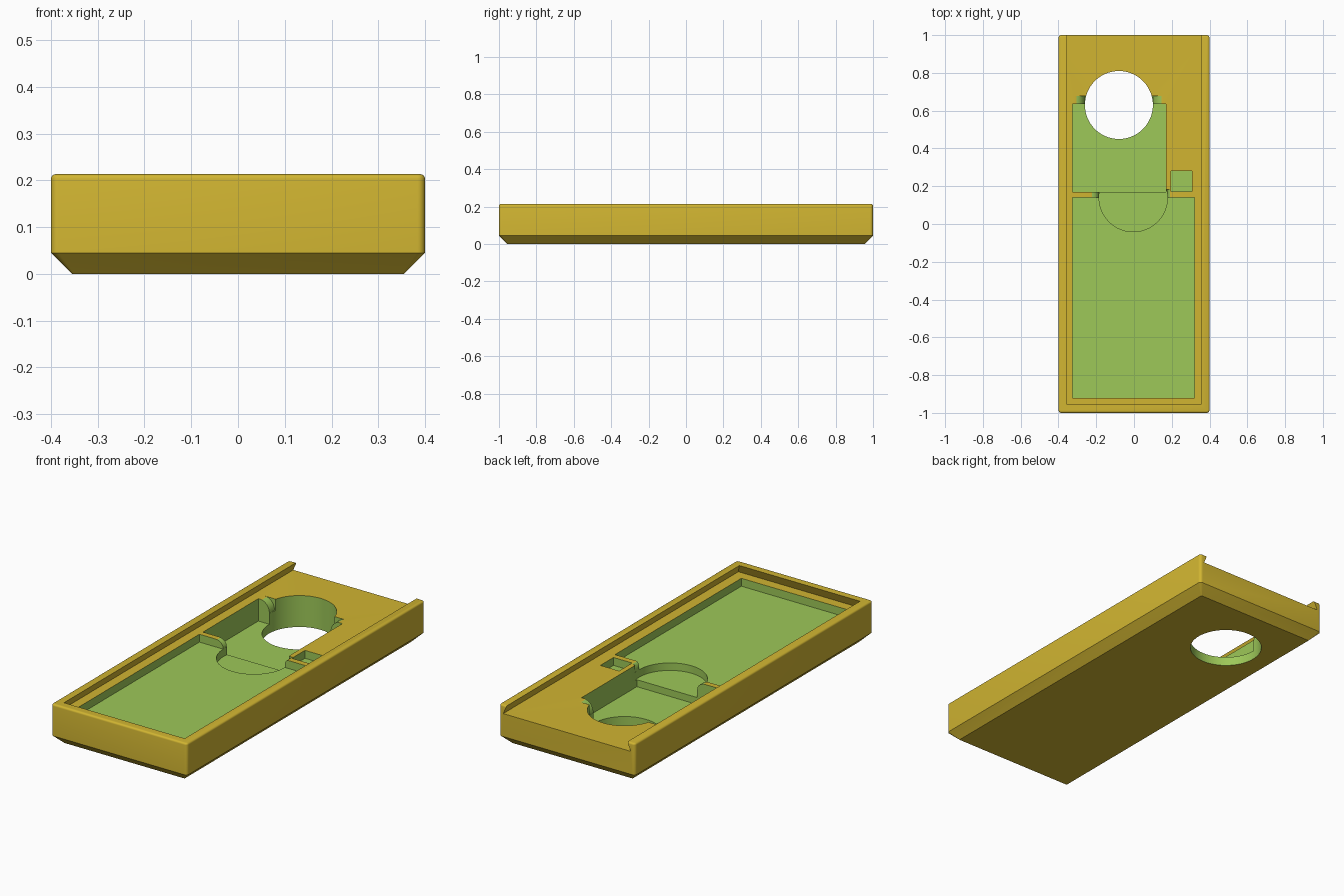
import bpy, bmesh, math

if "Cube" in bpy.data.objects:
    bpy.data.objects.remove(bpy.data.objects["Cube"])

LEDGE = 0.167          # height of the lid track floor
TOP = 0.213


def material(name, rgb):
    m = bpy.data.materials.new(name)
    m.diffuse_color = (*rgb, 1)
    m.use_nodes = True
    m.node_tree.nodes["Principled BSDF"].inputs["Base Color"].default_value = m.diffuse_color
    return m


gold = material("gold", (0.638, 0.462, 0.031))
green = material("green", (0.337, 0.578, 0.098))


def loft(name, rings):
    """Closed solid through rings of equal point count."""
    bm = bmesh.new()
    loops = [[bm.verts.new(p) for p in r] for r in rings]
    n = len(loops[0])
    for a, b in zip(loops, loops[1:]):
        for i in range(n):
            j = (i + 1) % n
            bm.faces.new((a[i], a[j], b[j], b[i]))
    bm.faces.new(loops[0][::-1])
    bm.faces.new(loops[-1])
    bmesh.ops.recalc_face_normals(bm, faces=bm.faces)
    me = bpy.data.meshes.new(name)
    bm.to_mesh(me)
    bm.free()
    ob = bpy.data.objects.new(name, me)
    bpy.context.collection.objects.link(ob)
    return ob


def rect(x0, x1, y0, y1, z):
    return [(x0, y0, z), (x1, y0, z), (x1, y1, z), (x0, y1, z)]


def rounded(hx, hy, r, z, seg=5):
    pts = []
    for k, (sx, sy) in enumerate(((1, 1), (-1, 1), (-1, -1), (1, -1))):
        for i in range(seg + 1):
            a = math.pi / 2 * (k + i / seg)
            pts.append((sx * (hx - r) + r * math.cos(a),
                        sy * (hy - r) + r * math.sin(a), z))
    return pts


def box(name, x0, x1, y0, y1, z0, z1=0.19):
    return loft(name, [rect(x0, x1, y0, y1, z0), rect(x0, x1, y0, y1, z1)])


def disc(name, cx, cy, r, z0, z1=0.19, n=64):
    ring = lambda z: [(cx + r * math.cos(math.tau * i / n),
                       cy + r * math.sin(math.tau * i / n), z) for i in range(n)]
    return loft(name, [ring(z0), ring(z1)])


def flare(name, x0, x1, left, right, h, y0, y1, seg=8):
    """Notch whose two sides round over outwards at the top."""
    prof = []
    for i in range(seg + 1):
        a = math.pi / 2 * i / seg
        prof.append((x1 + right * (1 - math.cos(a)), LEDGE - h + h * math.sin(a)))
    prof += [(x1 + right, 0.19), (x0 - left, 0.19)]
    for i in range(seg, -1, -1):
        a = math.pi / 2 * i / seg
        prof.append((x0 - left * (1 - math.cos(a)), LEDGE - h + h * math.sin(a)))
    return loft(name, [[(x, y, z) for x, z in prof] for y in (y0, y1)])


# Tray body: chamfered base, rounded corners and softened rim
rings = [rounded(0.355, 0.955, 0.004, 0), rounded(0.4, 1.0, 0.016, 0.045)]
for i in range(5):
    a = math.pi / 2 * i / 4
    d = 0.01 * (1 - math.cos(a))
    rings.append(rounded(0.4 - d, 1.0 - d, 0.016 - d, TOP - 0.01 + 0.01 * math.sin(a)))
tray = loft("tray", rings)

# Dovetail lid track, open at the back, then the pockets
slope = 0.02 / (TOP - LEDGE)
d = slope * (0.23 - LEDGE)
cutters = [
    loft("lid_track", [rect(-0.375, 0.375, -0.975, 1.1, LEDGE),
                       rect(-0.375 + d, 0.375 - d, -0.975 + d, 1.1, 0.23)]),
    box("large_pocket", -0.325, 0.32, -0.922, 0.14, 0.125),
    box("deep_pocket", -0.325, 0.17, 0.17, 0.635, 0.048),
    box("small_pocket", 0.197, 0.307, 0.171, 0.281, 0.125),
    disc("finger_recess", -0.004, 0.14, 0.181, 0.085),
    disc("round_hole", -0.08, 0.63, 0.18, -0.05),
    flare("rib_flare", -0.185, 0.175, 0.045, 0.02, 0.04, 0.1, 0.182),
    flare("hole_flare", -0.26, 0.1, 0.055, 0.055, 0.06, 0.6, 0.678),
]
for c in cutters:
    mod = tray.modifiers.new(c.name, 'BOOLEAN')
    mod.operation = 'DIFFERENCE'
    mod.solver = 'EXACT'
    mod.object = c
    c.hide_render = True

# Bake the cuts and drop the cutters
bpy.context.view_layer.update()
dg = bpy.context.evaluated_depsgraph_get()
me = bpy.data.meshes.new_from_object(tray.evaluated_get(dg))
tray.modifiers.clear()
tray.data = me
for c in cutters:
    bpy.data.objects.remove(c)

# Pocket floors and walls are green, everything else gold
me.materials.clear()
me.materials.append(gold)
me.materials.append(green)
for p in me.polygons:
    x, y, z = p.center
    inside = abs(x) < 0.335 and abs(y) < 0.935 and 0.005 < z < LEDGE - 0.001
    p.material_index = 1 if inside else 0

bpy.context.view_layer.objects.active = tray
tray.select_set(True)
bpy.ops.object.shade_smooth_by_angle(angle=math.radians(30))
